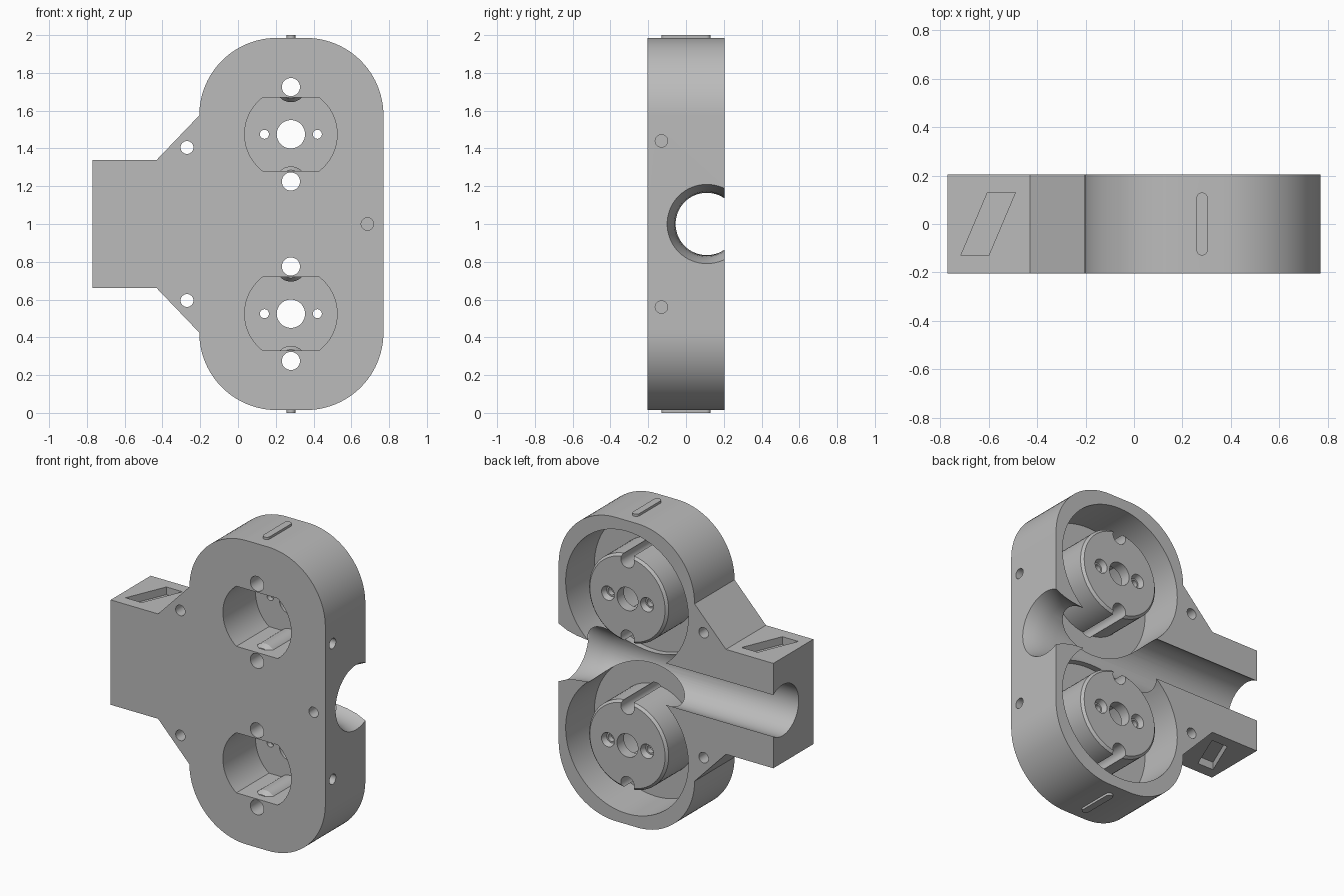
import bpy, bmesh
from math import pi, cos, sin, sqrt, asin
from mathutils import Matrix, Vector

if "Cube" in bpy.data.objects:
    bpy.data.objects.remove(bpy.data.objects["Cube"])

grey = bpy.data.materials.new("plain grey")
grey.use_nodes = True
GREY = (0.5, 0.5, 0.5, 1)
grey.diffuse_color = GREY
grey.node_tree.nodes["Principled BSDF"].inputs["Base Color"].default_value = GREY

CX, MID = 0.28, 1.0          # socket column, mid height
SOCKETS = (0.525, 1.475)     # socket heights
HALF = 0.205                 # half thickness
FLOOR = -0.09                # recess floor


def finish(bm, name):
    bmesh.ops.recalc_face_normals(bm, faces=bm.faces)
    me = bpy.data.meshes.new(name)
    bm.to_mesh(me)
    bm.free()
    me.materials.append(grey)
    ob = bpy.data.objects.new(name, me)
    bpy.context.collection.objects.link(ob)
    return ob


def prism(name, pts, lo, hi, axis="Y"):
    """Extrude a flat outline along y (x, z points) or z (x, y points)."""
    bm = bmesh.new()
    place = (lambda a, b: (a, lo, b)) if axis == "Y" else (lambda a, b: (a, b, lo))
    face = bm.faces.new([bm.verts.new(place(*p)) for p in pts])
    res = bmesh.ops.extrude_face_region(bm, geom=[face])
    move = Vector((0, hi - lo, 0)) if axis == "Y" else Vector((0, 0, hi - lo))
    bmesh.ops.translate(bm, vec=move, verts=[v for v in res["geom"] if isinstance(v, bmesh.types.BMVert)])
    return finish(bm, name)


def turned(name, profile, centre, axis="Y", n=48):
    """Solid of revolution; profile is a list of (position along axis, radius)."""
    bm = bmesh.new()
    rings = []
    for t, r in profile:
        ring = []
        for i in range(n):
            u, v = r * cos(2 * pi * i / n), r * sin(2 * pi * i / n)
            a, b = centre[0] + u, centre[1] + v
            ring.append(bm.verts.new((a, t, b) if axis == "Y" else (t, a, b)))
        rings.append(ring)
    for p, q in zip(rings, rings[1:]):
        for i in range(n):
            j = (i + 1) % n
            bm.faces.new((p[i], p[j], q[j], q[i]))
    bm.faces.new(rings[0])
    bm.faces.new(rings[-1])
    return finish(bm, name)


def rod(name, centre, r, lo, hi, axis="Y", n=48):
    return turned(name, [(lo, r), (hi, r)], centre, axis, n)


def combine(base, tool, op="DIFFERENCE"):
    mod = base.modifiers.new(op.lower(), "BOOLEAN")
    mod.operation, mod.object, mod.solver = op, tool, "EXACT"
    bpy.context.view_layer.objects.active = base
    bpy.ops.object.modifier_apply(modifier=mod.name)
    bpy.data.objects.remove(tool)


def arc(cx, cz, r, a0, a1, n):
    return [(cx + r * cos(a0 + (a1 - a0) * i / n), cz + r * sin(a0 + (a1 - a0) * i / n)) for i in range(n + 1)]


# Body outline: rounded plate with a tapered arm
R, LEFT, RIGHT, LOW, HIGH = 0.41, -0.205, 0.77, 0.015, 1.985
upper = arc(RIGHT - R, HIGH - R, R, 0, pi / 2, 24) + arc(LEFT + R, HIGH - R, R, pi / 2, pi, 24)
upper += [(LEFT, 1.57), (-0.43, 1.34), (-0.77, 1.34)]
upper = [p for i, p in enumerate(upper) if i != len(upper) - 3]
lower = [(x, 2 * MID - z) for x, z in reversed(upper)]
body = prism("socket_housing", upper + lower, -HALF, HALF)

# Cable channel with a flared mouth
flare = [(-1, 0.165), (0.56, 0.165), (0.64, 0.172), (0.71, 0.186), (0.77, 0.21), (0.8, 0.222)]
combine(body, turned("channel_cutter", flare, (0.11, MID), "X", 64))

for z in SOCKETS:
    # Round recess and the raised boss inside it
    combine(body, rod("recess_cutter", (CX, z), 0.44, FLOOR, 0.3, n=80))
    boss = [(FLOOR - 0.03, 0.285), (0.185, 0.285), (0.2, 0.27)]
    combine(body, turned("boss", boss, (CX, z), n=64), "UNION")

    # Front pocket with flat top and bottom, ribbed around the pin channels
    r, flat = 0.245, 0.195
    a = asin(flat / r)
    pts = arc(CX, z, r, -a, a, 20) + arc(CX, z, r, pi - a, pi + a, 20)
    pocket = prism("pocket_cutter", pts, -0.3, 0.13)
    for s in (-1, 1):
        rib = [(-0.15, 0.06), (-0.12, 0.08), (0.2, 0.08)]
        combine(pocket, turned("rib", rib, (CX, z + s * 0.25)))
    combine(body, pocket)

    # Centre hole, pin channels and countersunk screw holes
    combine(body, rod("centre_cutter", (CX, z), 0.075, 0, 0.3))
    for s in (-1, 1):
        combine(body, rod("pin_cutter", (CX, z + s * 0.25), 0.048, -0.3, 0.3, n=32))
        screw = [(0.05, 0.024), (0.165, 0.024), (0.165, 0.034), (0.2, 0.046), (0.25, 0.046)]
        combine(body, turned("screw_cutter", screw, (CX + s * 0.14, z), n=24))

# Mounting holes, side dowel holes and front dowel hole
for s in (-1, 1):
    combine(body, rod("mount_cutter", (-0.27, MID + s * 0.405), 0.034, -0.3, 0.3, n=32))
    combine(body, rod("dowel_cutter", (-0.13, MID + s * 0.44), 0.033, 0.69, 0.9, "X", 32))
combine(body, rod("front_cutter", (0.685, MID), 0.033, -0.3, -0.13, n=32))

# Slanted pockets on the arm, raised key ribs on both ends
slant = [(-0.715, -0.13), (-0.6, -0.13), (-0.49, 0.13), (-0.605, 0.13)]
key = arc(0.281, 0.107, 0.023, 0, pi, 10) + arc(0.281, -0.107, 0.023, pi, 2 * pi, 10)
for s in (-1, 1):
    ends = sorted((MID + s * 0.29, MID + s * 0.4))
    combine(body, prism("slant_cutter", slant, *ends, axis="Z"))
    ends = sorted((MID + s * 0.96, MID + s))
    combine(body, prism("key", key, *ends, axis="Z"), "UNION")

bpy.ops.object.select_all(action="DESELECT")
body.select_set(True)
bpy.context.view_layer.objects.active = body
bpy.ops.object.shade_smooth_by_angle(angle=pi / 6)
